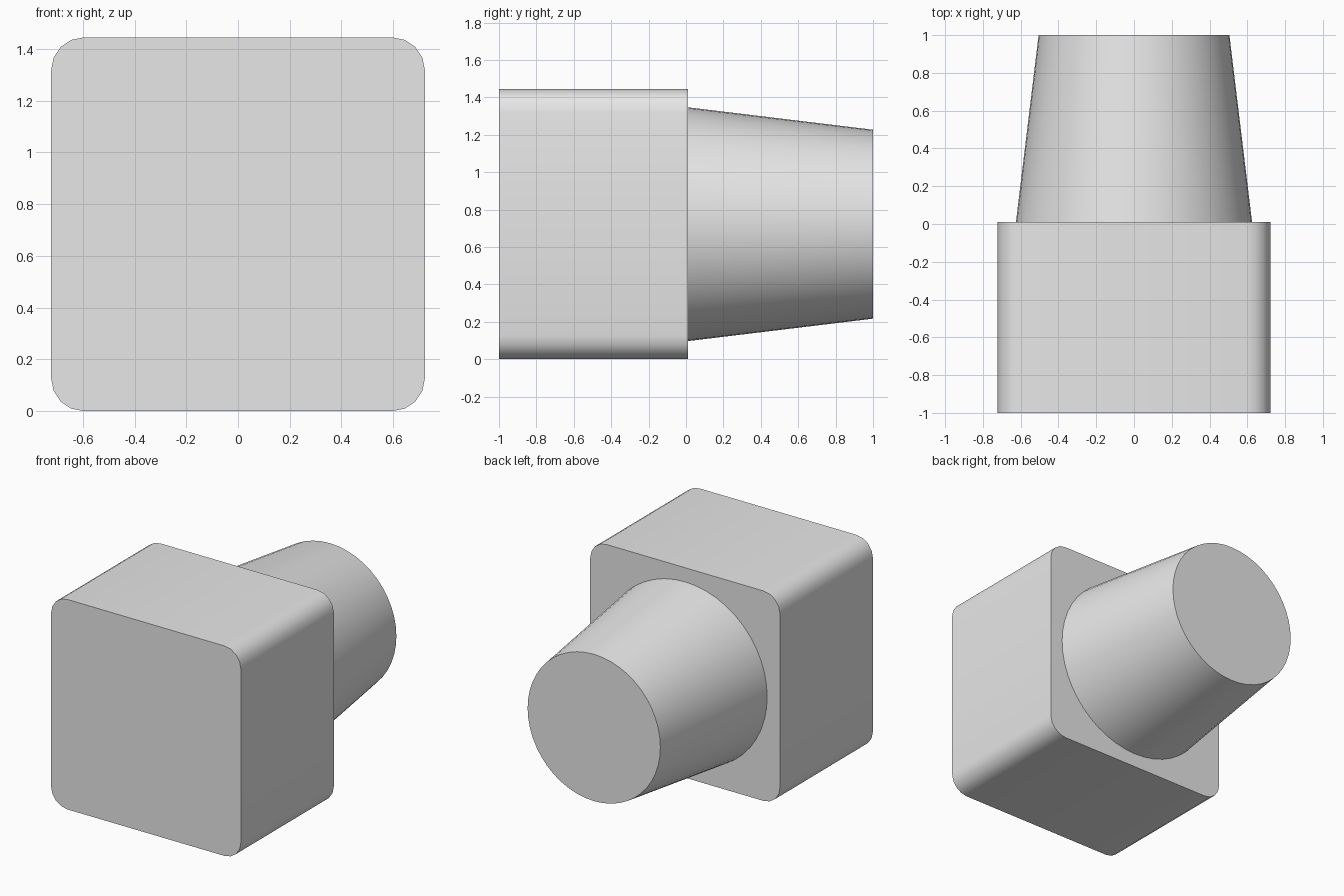
import bpy, bmesh, math
from mathutils import Matrix

cube = bpy.data.objects.get("Cube")
if cube:
    bpy.data.objects.remove(cube, do_unlink=True)

HALF, CORNER, MID_Z = 0.722, 0.125, 0.722
FRONT, JOINT, BACK = -1.0, 0.01, 1.0

grey = bpy.data.materials.new("plain grey")
grey.use_nodes = True
colour = (0.8, 0.8, 0.8, 1)
grey.diffuse_color = colour
grey.node_tree.nodes["Principled BSDF"].inputs["Base Color"].default_value = colour


def add_part(name, bm):
    bmesh.ops.recalc_face_normals(bm, faces=bm.faces)
    mesh = bpy.data.meshes.new(name)
    bm.to_mesh(mesh)
    bm.free()
    mesh.materials.append(grey)
    part = bpy.data.objects.new(name, mesh)
    bpy.context.collection.objects.link(part)
    bpy.ops.object.select_all(action='DESELECT')
    part.select_set(True)
    bpy.context.view_layer.objects.active = part
    bpy.ops.object.shade_smooth_by_angle(angle=math.radians(35))
    return part


# Square block with its four lengthwise edges rounded
bm = bmesh.new()
size = Matrix.Diagonal((2 * HALF, JOINT - FRONT, 2 * HALF, 1))
place = Matrix.Translation((0, (FRONT + JOINT) / 2, MID_Z))
bmesh.ops.create_cube(bm, size=1, matrix=place @ size)
long_edges = [e for e in bm.edges
              if abs(e.verts[0].co.y - e.verts[1].co.y) > 0.5]
bmesh.ops.bevel(bm, geom=long_edges, offset=CORNER, segments=4,
                profile=0.5, affect='EDGES')
add_part("block", bm)

# Tapered round stem behind the block
bm = bmesh.new()
place = Matrix.Translation((0, (JOINT + BACK) / 2, MID_Z))
turn = Matrix.Rotation(math.radians(-90), 4, 'X')
bmesh.ops.create_cone(bm, cap_ends=True, segments=48, radius1=0.625,
                      radius2=0.505, depth=BACK - JOINT, matrix=place @ turn)
add_part("tapered_stem", bm)
